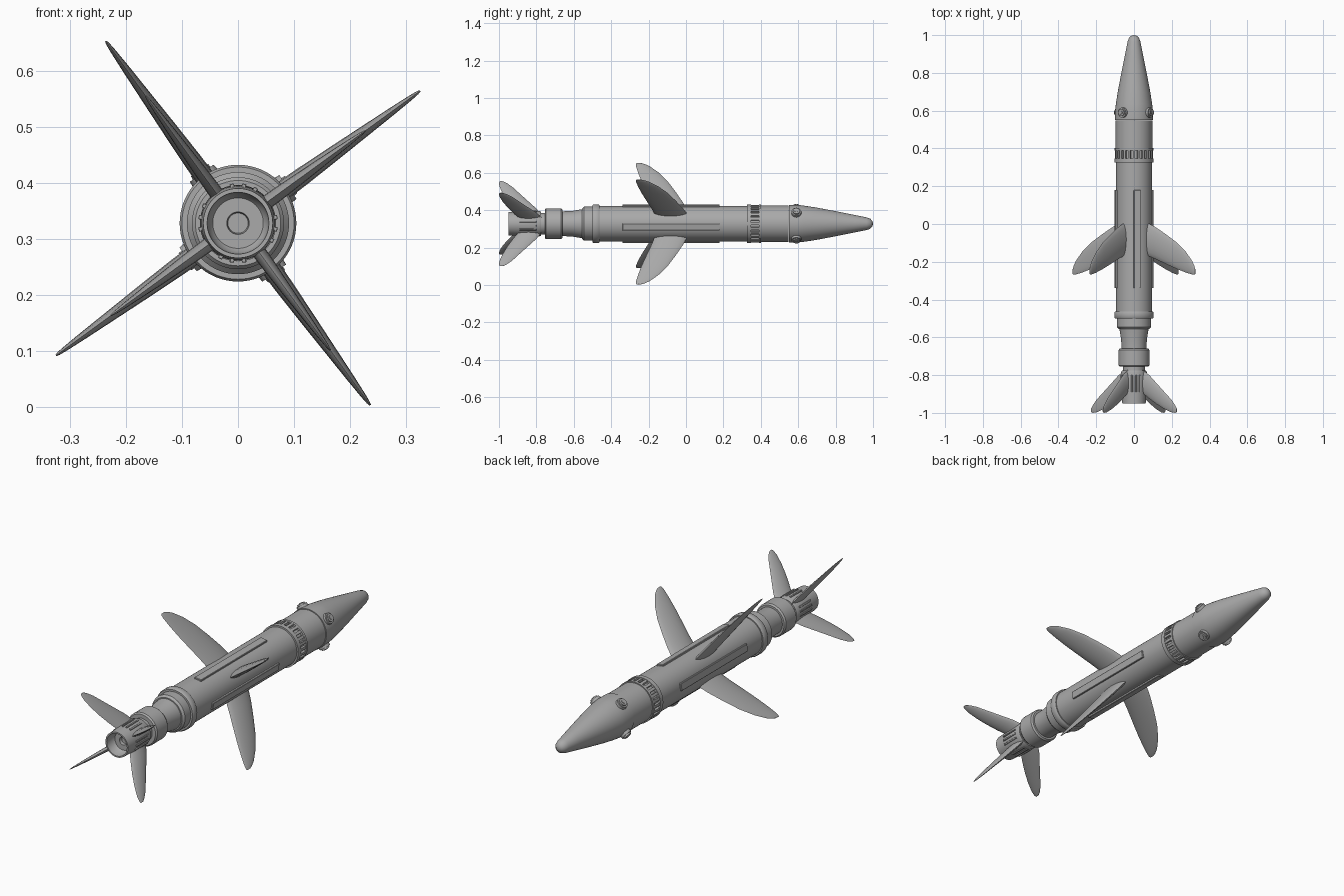
import bpy, bmesh, math
from mathutils import Matrix, Vector

if bpy.data.objects.get("Cube"):
    bpy.data.objects.remove(bpy.data.objects["Cube"])

AXIS = 0.328                                   # height of the long axis
QUARTERS = [math.radians(36 + 90 * k) for k in range(4)]

grey = bpy.data.materials.new("plain_grey")
grey.use_nodes = True
grey.diffuse_color = (0.4, 0.4, 0.4, 1)
grey.node_tree.nodes["Principled BSDF"].inputs["Base Color"].default_value = (0.4, 0.4, 0.4, 1)


def finish(name, bm, angle=35):
    bmesh.ops.recalc_face_normals(bm, faces=bm.faces)
    mesh = bpy.data.meshes.new(name)
    bm.to_mesh(mesh)
    bm.free()
    mesh.materials.append(grey)
    obj = bpy.data.objects.new(name, mesh)
    bpy.context.collection.objects.link(obj)
    bpy.ops.object.select_all(action='DESELECT')
    obj.select_set(True)
    bpy.context.view_layer.objects.active = obj
    bpy.ops.object.shade_smooth_by_angle(angle=math.radians(angle))
    return obj


def around(angle):
    """Local x points outward, y along the body; turned about the long axis."""
    return Matrix.Translation((0, 0, AXIS)) @ Matrix.Rotation(-angle, 4, 'Y')


def lathe(name, profile, steps=64):
    """Spin (y, radius) points about the long axis."""
    bm = bmesh.new()
    verts = [bm.verts.new((r, y, AXIS)) for y, r in profile]
    edges = [bm.edges.new(pair) for pair in zip(verts, verts[1:])]
    bmesh.ops.spin(bm, geom=verts + edges, cent=(0, 0, AXIS), axis=(0, 1, 0),
                   angle=math.tau, steps=steps)
    bmesh.ops.remove_doubles(bm, verts=bm.verts, dist=1e-5)
    return finish(name, bm)


def boxes(name, angles, size, r, y, bevel=0.0):
    """Blocks of size (radial, along, wide) placed round the body."""
    bm = bmesh.new()
    for a in angles:
        m = around(a) @ Matrix.Translation((r, y, 0)) @ Matrix.Diagonal((*size, 1))
        bmesh.ops.create_cube(bm, size=1, matrix=m)
    if bevel:
        bmesh.ops.bevel(bm, geom=bm.edges[:], offset=bevel, segments=1, affect='EDGES')
    return finish(name, bm)


def fins(name, sections):
    """Lens shaped sections (radius, leading y, trailing y, thickness)."""
    bm = bmesh.new()
    n = 16
    for a in QUARTERS:
        m, rings = around(a), []
        for r, lead, trail, thick in sections:
            mid, half = (lead + trail) / 2, (lead - trail) / 2
            ring = []
            for i in range(n):
                t = math.tau * i / n
                s = math.sin(t)
                z = thick / 2 * math.copysign(abs(s) ** 1.4, s)
                ring.append(bm.verts.new(m @ Vector((r, mid + half * math.cos(t), z))))
            rings.append(ring)
        for p, q in zip(rings, rings[1:]):
            for i in range(n):
                j = (i + 1) % n
                bm.faces.new((p[i], p[j], q[j], q[i]))
        bm.faces.new(rings[0])
        bm.faces.new(rings[-1])
    return finish(name, bm, 50)


# Nose cone with a rounded tip
lathe("nose_cone", [(0.55, 0.0), (0.55, 0.1), (0.6, 0.1), (0.635, 0.096), (0.7, 0.086),
                    (0.8, 0.067), (0.9, 0.047), (0.965, 0.034), (0.985, 0.027),
                    (0.996, 0.015), (1.0, 0.0)])
# Guidance section and body tube
lathe("guidance_section", [(0.39, 0.0), (0.39, 0.102), (0.402, 0.102), (0.402, 0.097),
                           (0.548, 0.097), (0.548, 0.0)])
lathe("slot_ring_core", [(0.34, 0.0), (0.34, 0.09), (0.395, 0.09), (0.395, 0.0)])
lathe("main_body", [(-0.465, 0.0), (-0.465, 0.095), (0.325, 0.095), (0.325, 0.103),
                    (0.347, 0.103), (0.347, 0.0)])
# Stepped rear collars and neck
lathe("rear_collar", [(-0.555, 0.0), (-0.555, 0.082), (-0.545, 0.091), (-0.5, 0.091),
                      (-0.5, 0.1), (-0.494, 0.104), (-0.468, 0.104), (-0.462, 0.1),
                      (-0.462, 0.0)])
lathe("neck", [(-0.67, 0.0), (-0.67, 0.066), (-0.61, 0.068), (-0.57, 0.075),
               (-0.55, 0.077), (-0.55, 0.0)])
lathe("tail_collar", [(-0.755, 0.0), (-0.755, 0.076), (-0.748, 0.082), (-0.668, 0.082),
                      (-0.66, 0.076), (-0.66, 0.0)])
lathe("tail_joint", [(-0.79, 0.0), (-0.79, 0.058), (-0.75, 0.058), (-0.75, 0.0)])
# Hollow exhaust nozzle
lathe("nozzle", [(-0.775, 0.0), (-0.775, 0.064), (-0.785, 0.068), (-0.87, 0.066),
                 (-0.95, 0.062), (-0.95, 0.055), (-0.91, 0.052), (-0.9, 0.045),
                 (-0.9, 0.02), (-0.885, 0.018), (-0.885, 0.0)])

# Blocks between the slots of the ring
boxes("slot_ring_blocks", [math.tau * i / 24 for i in range(24)],
      (0.02, 0.05, 0.013), 0.091, 0.368)
# Long cable covers on the body
boxes("cable_covers", [math.radians(80 + 90 * k) for k in range(4)],
      (0.02, 0.52, 0.036), 0.092, -0.08, 0.002)
# Groups of ribs on the nozzle between the fins
boxes("nozzle_ribs", [a + math.pi / 4 + math.radians(d) for a in QUARTERS for d in (-18, 0, 18)],
      (0.012, 0.09, 0.008), 0.065, -0.845, 0.001)

# Main wings and tail fins
fins("main_wings", [(0.08, 0.01, -0.165, 0.036), (0.14, -0.016, -0.185, 0.033),
                    (0.21, -0.055, -0.212, 0.027), (0.28, -0.098, -0.238, 0.02),
                    (0.34, -0.148, -0.257, 0.014), (0.38, -0.195, -0.267, 0.009),
                    (0.395, -0.222, -0.268, 0.006), (0.401, -0.24, -0.264, 0.003)])
fins("tail_fins", [(0.055, -0.77, -0.895, 0.026), (0.1, -0.80, -0.925, 0.024),
                   (0.15, -0.845, -0.955, 0.02), (0.2, -0.89, -0.98, 0.015),
                   (0.245, -0.93, -0.997, 0.01), (0.27, -0.96, -1.0, 0.006),
                   (0.28, -0.978, -0.996, 0.003)])

# Round sensor bosses on the nose
bm = bmesh.new()
for a in QUARTERS:
    for radius, depth, r in ((0.029, 0.03, 0.095), (0.021, 0.03, 0.102), (0.01, 0.03, 0.105)):
        m = around(a) @ Matrix.Translation((r, 0.59, 0)) @ Matrix.Rotation(math.pi / 2, 4, 'Y')
        bmesh.ops.create_cone(bm, cap_ends=True, segments=20, radius1=radius,
                              radius2=radius * 0.9, depth=depth, matrix=m)
finish("sensor_bosses", bm)
